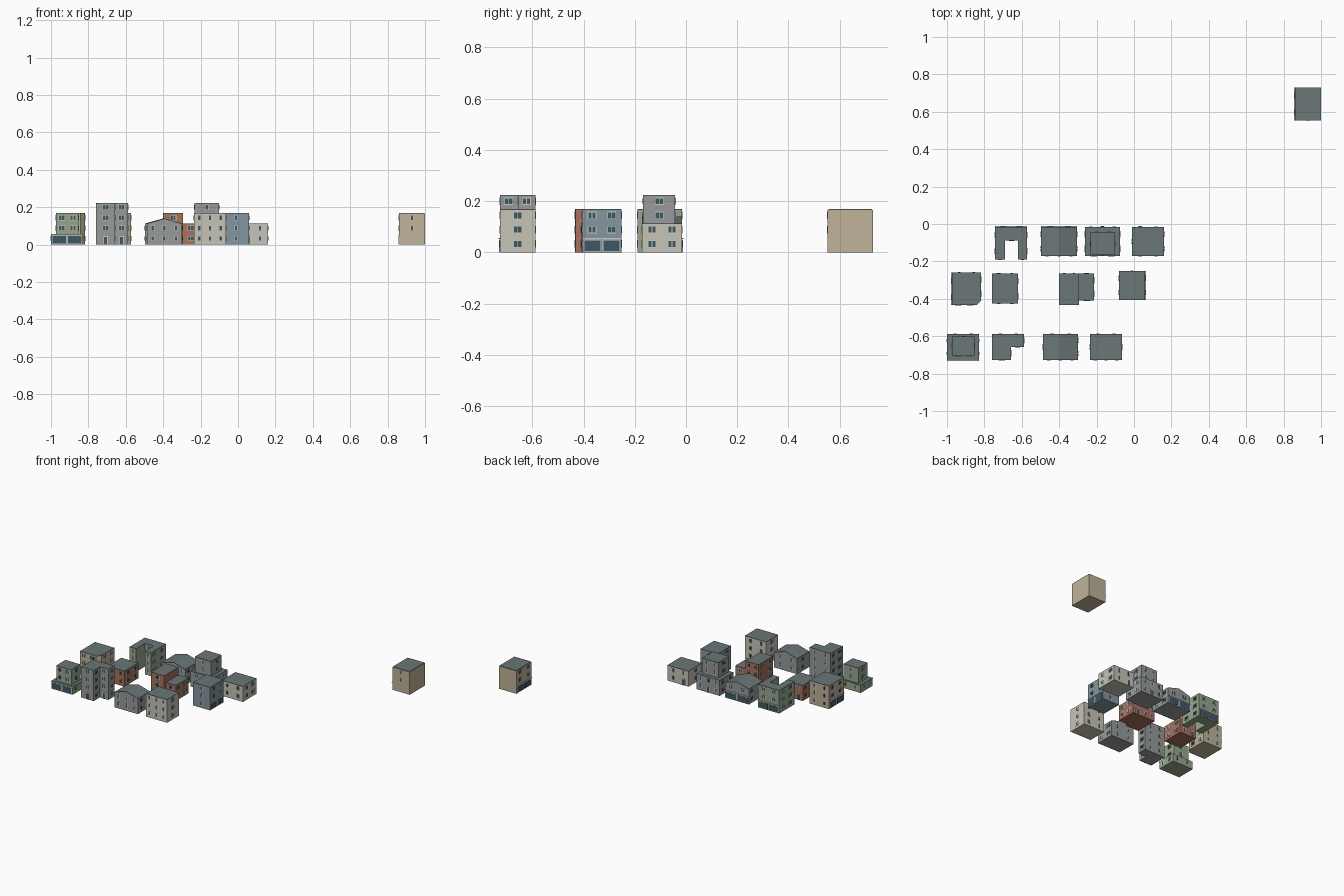
import bpy, bmesh, math
from mathutils import Vector

if "Cube" in bpy.data.objects:
    bpy.data.objects.remove(bpy.data.objects["Cube"])

FLOOR = 0.0555


def material(name, r, g, b):
    m = bpy.data.materials.new(name)
    m.diffuse_color = ((r / 255) ** 2.2, (g / 255) ** 2.2, (b / 255) ** 2.2, 1)
    m.use_nodes = True
    m.node_tree.nodes["Principled BSDF"].inputs["Base Color"].default_value = m.diffuse_color
    return m


MATS = {
    "green": material("green", 150, 165, 140), "tan": material("tan", 190, 178, 152),
    "grey": material("grey", 150, 153, 152), "cream": material("cream", 198, 194, 180),
    "red": material("red", 168, 112, 94), "blue": material("blue", 132, 150, 160),
    "roof": material("roof", 106, 118, 118), "glass": material("glass", 62, 88, 100),
    "frame": material("frame", 205, 203, 192),
}


def finish(bm, name, mat):
    if not bm.verts:
        bm.free()
        return
    bmesh.ops.recalc_face_normals(bm, faces=bm.faces)
    me = bpy.data.meshes.new(name)
    bm.to_mesh(me)
    bm.free()
    me.materials.append(MATS[mat])
    bpy.context.collection.objects.link(bpy.data.objects.new(name, me))


def prism(bm, pts, offset):
    """Extrude a closed polygon of 3D points along an offset."""
    face = bm.faces.new([bm.verts.new(p) for p in pts])
    new = bmesh.ops.extrude_face_region(bm, geom=[face], use_keep_orig=True)["geom"]
    bmesh.ops.translate(bm, vec=offset, verts=[v for v in new if isinstance(v, bmesh.types.BMVert)])


def rect(x0, x1, y0, y1):
    return [(x0, y0), (x1, y0), (x1, y1), (x0, y1)]


def panel(bm, base, along, out, z, w, h, depth):
    """Thin box standing proud of a wall."""
    a, up = along * w / 2, Vector((0, 0, h / 2))
    c = base + Vector((0, 0, z)) - out * 0.001
    prism(bm, [c - a - up, c + a - up, c + a + up, c - a + up], out * (depth + 0.001))


def window(frames, glass, base, along, out, z, double):
    w = 0.034 if double else 0.018
    panel(frames, base, along, out, z, w, 0.029, 0.0015)
    for s in ((-1, 1) if double else (0,)):
        panel(glass, base + along * s * 0.0078, along, out, z, 0.0125, 0.023, 0.0022)


def facade(frames, glass, p, q, z0, floors, cols, kind, ground):
    p, q = Vector((*p, 0)), Vector((*q, 0))
    length = (q - p).length
    along = (q - p).normalized()
    out = Vector((along.y, -along.x, 0))
    for f in range(floors):
        z = z0 + f * FLOOR + 0.033
        if f == 0 and ground == "blank":
            continue
        if f == 0 and ground == "shop":
            # shop windows under a ledge
            for i in range(2):
                c = p + along * length * (0.26 + 0.48 * i)
                panel(frames, c, along, out, z0 + 0.026, length * 0.44, 0.046, 0.0015)
                panel(glass, c, along, out, z0 + 0.026, length * 0.41, 0.040, 0.0025)
            panel(frames, (p + q) / 2, along, out, z0 + 0.0535, length, 0.004, 0.005)
            continue
        for i in range(cols):
            c = p + along * length * (i + 0.5) / cols
            if f == 0 and ground == "door" and i == cols // 2:
                panel(frames, c, along, out, z0 + 0.0235, 0.024, 0.047, 0.002)
                panel(glass, c, along, out, z0 + 0.021, 0.016, 0.038, 0.003)
            else:
                window(frames, glass, c, along, out, z, kind == "d")


def block(name, color, outline, floors, sides, z0=0.0, inset=0.0, gable=False):
    """One block; sides = {edge: (columns, single/double, ground floor)}"""
    walls, roof, frames, glass = (bmesh.new() for _ in range(4))
    top = z0 + floors * FLOOR + 0.002
    if gable:
        (x0, y0), (x1, y1) = outline[0], outline[2]
        xm, d = (x0 + x1) / 2, Vector((0, y1 - y0, 0))
        rise, t = 0.027, 0.004
        prism(walls, [(x0, y0, z0), (x1, y0, z0), (x1, y0, top - t), (xm, y0, top + rise - t),
                      (x0, y0, top - t)], d)
        prism(roof, [(x0, y0, top - t), (xm, y0, top + rise - t), (x1, y0, top - t),
                     (x1, y0, top), (xm, y0, top + rise), (x0, y0, top)], d)
    else:
        prism(walls, [(x, y, z0) for x, y in outline], Vector((0, 0, top - z0 - 0.003)))
        cx = sum(p[0] for p in outline) / len(outline)
        cy = sum(p[1] for p in outline) / len(outline)
        k = 1 - inset
        prism(roof, [(cx + (x - cx) * k, cy + (y - cy) * k, top - 0.003) for x, y in outline],
              Vector((0, 0, 0.003)))
    for e, spec in sides.items():
        facade(frames, glass, outline[e], outline[(e + 1) % len(outline)], z0, floors, *spec)
    finish(walls, name + "_walls", color)
    finish(roof, name + "_roof", "roof")
    finish(frames, name + "_window_frames", "frame")
    finish(glass, name + "_window_glass", "glass")


S1, S2, D1, D2 = (1, "s", ""), (2, "s", ""), (1, "d", ""), (2, "d", "")
S3 = (3, "s", "")
SHOP, SHOP1, DOOR = (2, "d", "shop"), (1, "d", "shop"), (1, "d", "door")

# back row
Y0, Y1 = -0.172, -0.015
u_shape = [(-0.743, -0.19), (-0.69, -0.19), (-0.69, -0.088), (-0.62, -0.088),
           (-0.62, -0.19), (-0.572, -0.19), (-0.572, Y1), (-0.743, Y1)]
block("courtyard_house", "green", u_shape, 3,
      {0: S1, 2: DOOR, 4: S1, 5: D2, 6: SHOP, 7: D2})
block("back_gable_house", "grey", rect(-0.497, -0.305, Y0, Y1), 2,
      {0: S3, 1: D2, 2: SHOP, 3: D2}, gable=True)
block("back_stepped_base", "grey", rect(-0.262, -0.075, Y0, Y1), 2,
      {0: D2, 1: D2, 2: (3, "s", "door"), 3: D2})
block("back_stepped_tower", "grey", rect(-0.232, -0.102, -0.167, -0.042), 2,
      {0: S1, 1: D1, 2: S2, 3: D1}, z0=2 * FLOOR)
block("low_house", "cream", rect(-0.01, 0.16, Y0, Y1), 2,
      {0: (2, "s", ""), 1: D2, 2: (2, "s", "door"), 3: D1})

# middle row
corner = [(-0.973, -0.434), (-0.842, -0.434), (-0.818, -0.41), (-0.818, -0.26), (-0.973, -0.26)]
block("cut_corner_house", "tan", corner, 3, {0: D2, 2: S1, 3: D2, 4: SHOP} | {2: D2, 3: S2})
block("small_house", "red", rect(-0.758, -0.62, -0.425, -0.265), 2,
      {0: S2, 1: D2, 2: (2, "s", "door"), 3: D2})
block("split_house_tall", "red", rect(-0.40, -0.294, -0.432, -0.265), 3,
      {0: D1, 2: S2, 3: D2})
block("split_house_low", "red", rect(-0.294, -0.213, -0.41, -0.265), 2,
      {0: D1, 1: D2, 2: DOOR})
block("blue_shop", "blue", rect(-0.08, 0.058, -0.405, -0.252), 3,
      {0: S1, 1: SHOP, 2: S1, 3: D2})

# front row
F0, F1 = -0.727, -0.588
block("front_stepped_base", "green", rect(-1.0, -0.828, F0, F1), 1,
      {0: SHOP, 1: S2, 2: S2, 3: S2})
block("front_stepped_tower", "green", rect(-0.973, -0.852, -0.707, -0.602), 2,
      {0: D2, 1: D1, 2: S1, 3: D1}, z0=FLOOR)
l_shape = [(-0.758, F0), (-0.657, F0), (-0.657, -0.657), (-0.588, -0.657),
           (-0.588, F1), (-0.758, F1)]
block("corner_block", "grey", l_shape, 4,
      {0: DOOR, 1: D1, 2: DOOR, 3: D1, 4: S2, 5: D2})
block("front_gable_house", "grey", rect(-0.487, -0.30, F0, F1), 2,
      {0: S3, 1: D2, 2: S2, 3: D1}, gable=True)
block("front_house", "cream", rect(-0.235, -0.064, F0, F1), 3,
      {0: S3, 1: D1, 2: S2, 3: D1})

# lone house at the far corner
block("lone_house", "tan", rect(0.86, 1.0, 0.553, 0.73), 3,
      {0: (1, "s", "blank"), 3: SHOP}, inset=0.03)
